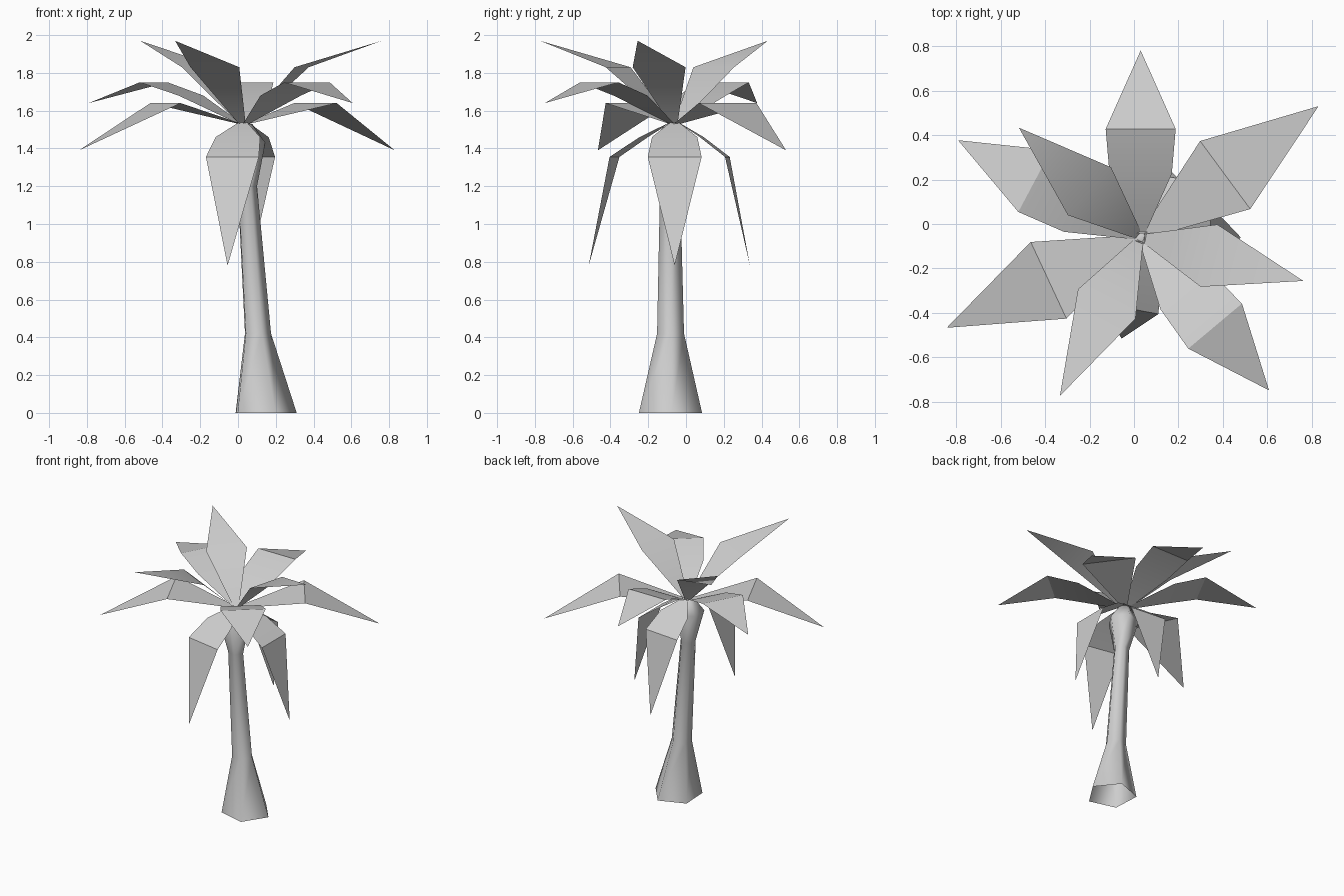
import bpy
import bmesh
from math import cos, sin, radians
from mathutils import Vector

cube = bpy.data.objects.get("Cube")
if cube:
    bpy.data.objects.remove(cube)

grey = bpy.data.materials.new("light_grey")
grey.use_nodes = True
colour = (0.62, 0.62, 0.62, 1)
grey.diffuse_color = colour
grey.node_tree.nodes["Principled BSDF"].inputs["Base Color"].default_value = colour


def add_object(name, bm, smooth_angle):
    mesh = bpy.data.meshes.new(name)
    bm.to_mesh(mesh)
    bm.free()
    mesh.materials.append(grey)
    obj = bpy.data.objects.new(name, mesh)
    bpy.context.collection.objects.link(obj)
    bpy.ops.object.select_all(action="DESELECT")
    obj.select_set(True)
    bpy.context.view_layer.objects.active = obj
    bpy.ops.object.shade_smooth_by_angle(angle=radians(smooth_angle))
    return obj


def loft(bm, rows, closed):
    """Bridge neighbouring rows of vertices with quads."""
    for low, high in zip(rows, rows[1:]):
        n = len(low)
        for i in range(n if closed else n - 1):
            j = (i + 1) % n
            bm.faces.new((low[i], low[j], high[j], high[i]))


# Five-sided leaning trunk, open underneath: x, y, z, radius per ring
SIDES = 5
trunk_rings = [
    (0.135, -0.085, 0, 0.176),
    (0.1, -0.083, 0.42, 0.075),
    (0.045, -0.085, 1.2, 0.056),
    (0.035, -0.08, 1.43, 0.11),
    (0.03, -0.065, 1.53, 0.045),
]
bm = bmesh.new()
rows = []
for x, y, z, r in trunk_rings:
    angles = [radians(3 + 360 * i / SIDES) for i in range(SIDES)]
    rows.append([bm.verts.new((x + r * cos(a), y + r * sin(a), z)) for a in angles])
loft(bm, rows, True)
bm.faces.new(rows[-1])
add_object("trunk", bm, 80)

# Fronds: rows of (fraction of reach, height, width), then the tip height
CROWN = Vector((0.03, -0.06, 0))
raised = [(0.02, 1.53, 0.04), (0.42, 1.83, 0.29)], 1.97
spreading = [(0.02, 1.53, 0.04), (0.475, 1.64, 0.38)], 1.39
arching = [(0.02, 1.53, 0.04), (0.34, 1.68, 0.28), (0.58, 1.75, 0.315)], 1.64
drooping = [(0.04, 1.54, 0.04), (0.36, 1.46, 0.24), (0.7, 1.355, 0.285)], 0.78


def frond(name, shape, azimuth, reach):
    profile, tip_z = shape
    a = radians(azimuth)
    out = Vector((cos(a), sin(a), 0))
    side = Vector((-sin(a), cos(a), 0))
    bm = bmesh.new()
    rows = []
    for t, z, width in profile:
        mid = CROWN + out * (t * reach) + Vector((0, 0, z))
        rows.append([bm.verts.new(mid - side * (width / 2)),
                     bm.verts.new(mid + side * (width / 2))])
    loft(bm, rows, False)
    tip = bm.verts.new(CROWN + out * reach + Vector((0, 0, tip_z)))
    bm.faces.new((rows[-1][0], rows[-1][1], tip))
    bmesh.ops.recalc_face_normals(bm, faces=bm.faces)
    if sum(f.normal.z for f in bm.faces) < 0:
        bmesh.ops.reverse_faces(bm, faces=bm.faces)
    add_object(name, bm, 30)


crown = {
    "raised_frond": (raised, [(-15, 0.757), (243, 0.8), (138, 0.737)]),
    "spreading_frond": (spreading, [(36.4, 0.994), (205, 0.962)]),
    "arching_frond": (arching, [(90, 0.84), (152, 0.93), (-50, 0.898)]),
    "drooping_frond": (drooping, [(259.4, 0.463), (0, 0.45), (85, 0.4)]),
}
for name, (shape, placements) in crown.items():
    for i, (azimuth, reach) in enumerate(placements, 1):
        frond(f"{name}_{i}", shape, azimuth, reach)
